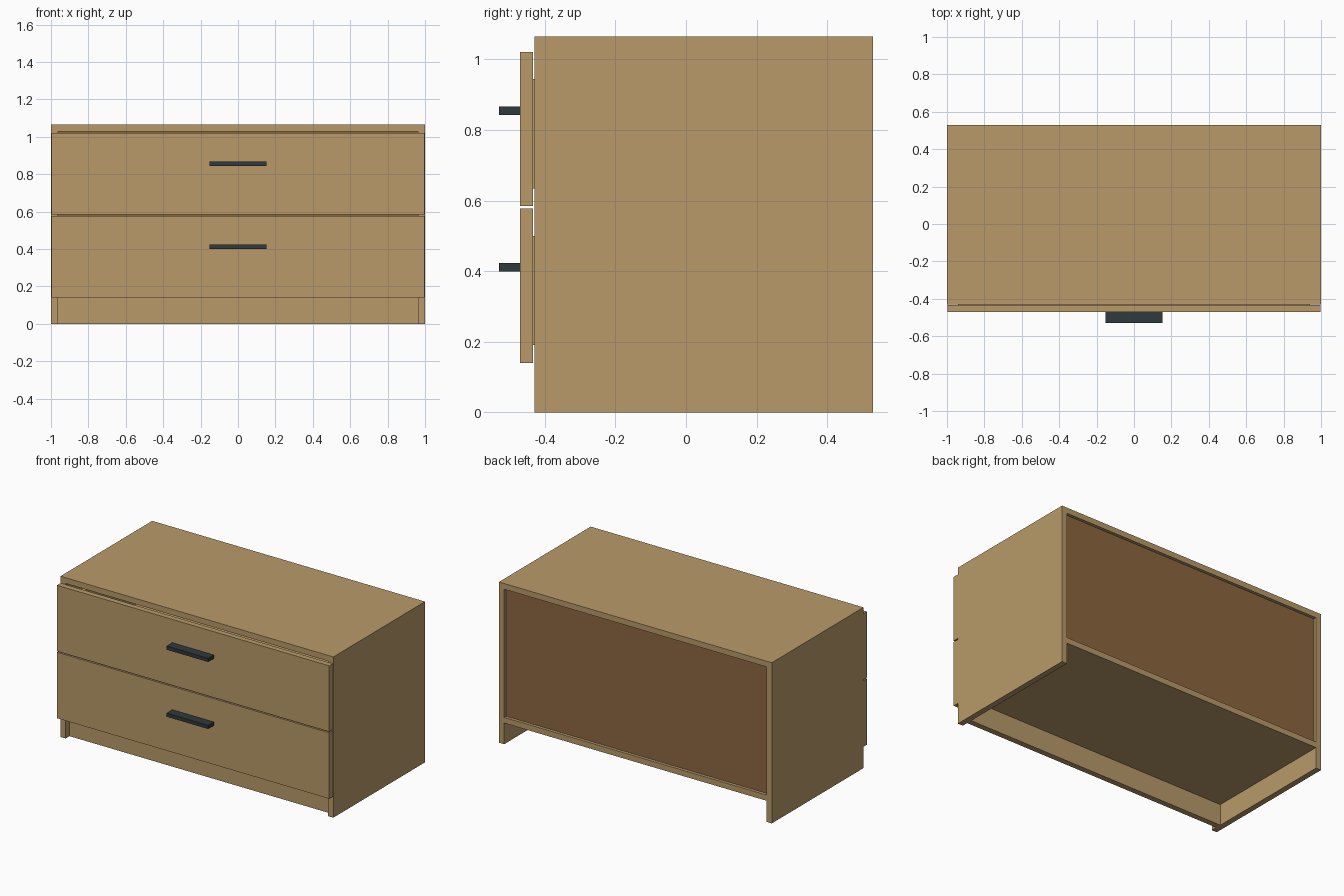
import bpy
import bmesh

if "Cube" in bpy.data.objects:
    bpy.data.objects.remove(bpy.data.objects["Cube"])


def material(name, colour):
    m = bpy.data.materials.new(name)
    m.diffuse_color = (*colour, 1.0)
    m.use_nodes = True
    m.node_tree.nodes["Principled BSDF"].inputs["Base Color"].default_value = m.diffuse_color
    return m


oak = material("light oak", (0.479, 0.323, 0.144))
brown = material("brown backing board", (0.262, 0.136, 0.051))
dark = material("dark metal", (0.028, 0.041, 0.045))


def boxes(name, mat, *extents):
    """One object made of boxes given as (x0, x1, y0, y1, z0, z1)."""
    bm = bmesh.new()
    for x0, x1, y0, y1, z0, z1 in extents:
        verts = bmesh.ops.create_cube(bm, size=1)["verts"]
        for v in verts:
            v.co = (x0 if v.co.x < 0 else x1,
                    y0 if v.co.y < 0 else y1,
                    z0 if v.co.z < 0 else z1)
    mesh = bpy.data.meshes.new(name)
    bm.to_mesh(mesh)
    bm.free()
    mesh.materials.append(mat)
    obj = bpy.data.objects.new(name, mesh)
    bpy.context.collection.objects.link(obj)
    return obj


T = 0.038                      # board thickness
F, B = -0.43, 0.53             # carcass front and back
H = 1.065                      # total height
BASE = 0.14                    # underside of the bottom board
IN = 1 - T                     # inner half width

# Carcass
boxes("top_board", oak, (-1, 1, F, B, H - T, H))
boxes("left_side", oak, (-1, -IN, F, B, 0, H - T))
boxes("right_side", oak, (IN, 1, F, B, 0, H - T))
boxes("bottom_board", oak, (-IN, IN, F, B, BASE, BASE + T))
boxes("plinth", oak, (-IN, IN, F + 0.04, F + 0.04 + T, 0, BASE))
boxes("back_panel", brown, (-IN, IN, 0.495, 0.51, BASE + T, H - T))

# Drawers: front board, open box behind it, bar handle
W, D, t = 0.94, 0.45, 0.03
for label, z in (("lower", 0.14), ("upper", 0.584)):
    front = F - 0.003
    boxes(label + "_drawer_front", oak,
          (-0.998, 0.998, -0.47, front, z, z + 0.437))
    z0, z1 = z + 0.05, z + 0.36
    boxes(label + "_drawer_box", oak,
          (-W, W, front, front + t, z0, z1),
          (-W, W, D - t, D, z0, z1),
          (-W, -W + t, front + t, D - t, z0, z1),
          (W - t, W, front + t, D - t, z0, z1),
          (-W + t, W - t, front + t, D - t, z0, z0 + 0.015))
    boxes(label + "_handle", dark,
          (-0.153, 0.153, -0.53, -0.47, z + 0.259, z + 0.283))
